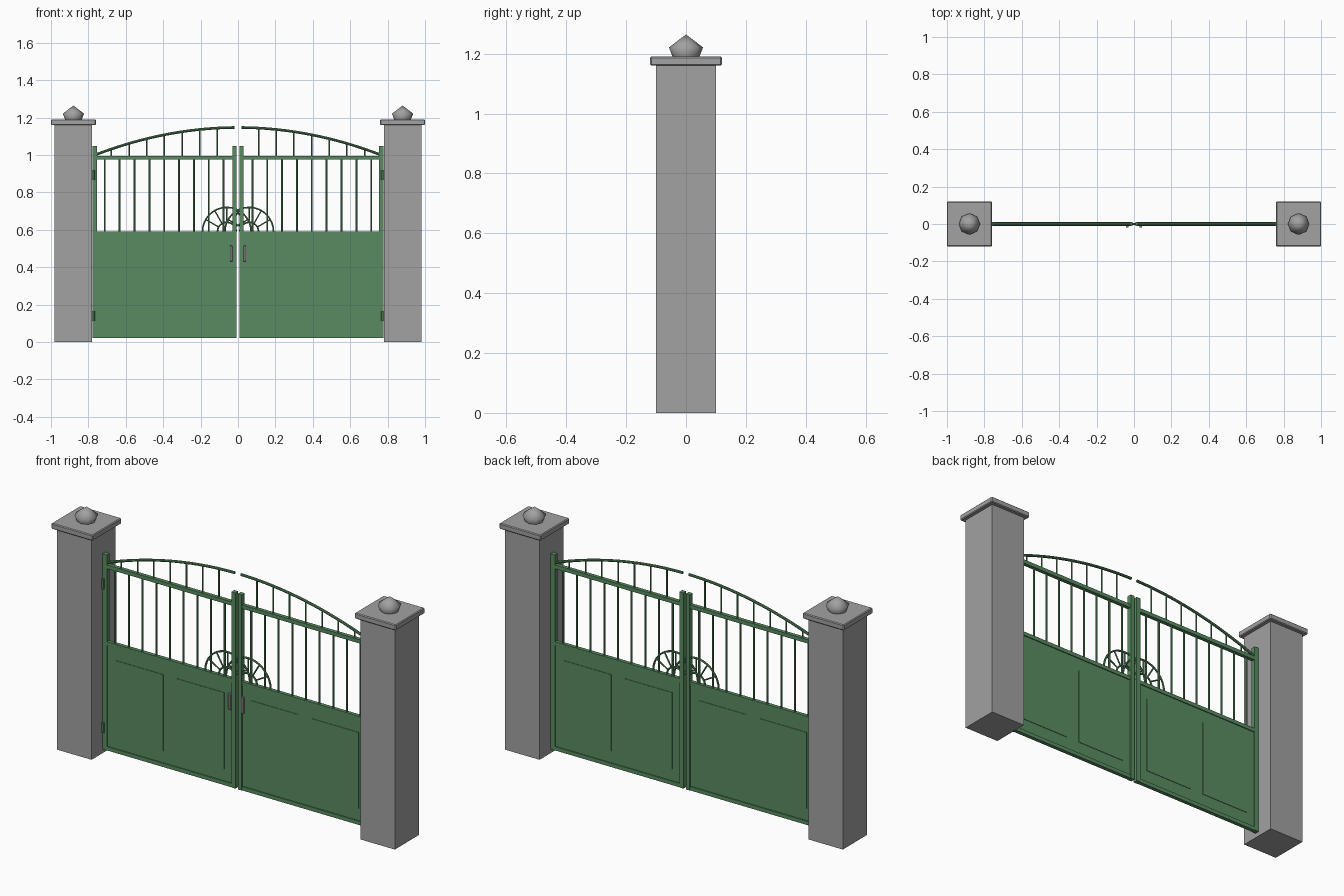
import bpy, bmesh, math
from mathutils import Vector

if "Cube" in bpy.data.objects:
    bpy.data.objects.remove(bpy.data.objects["Cube"])


def material(name, rgb):
    m = bpy.data.materials.new(name)
    m.diffuse_color = (*rgb, 1)
    m.use_nodes = True
    m.node_tree.nodes["Principled BSDF"].inputs["Base Color"].default_value = m.diffuse_color
    return m


GREEN = material("gate green", (0.10, 0.26, 0.12))
STONE = material("pillar grey", (0.36, 0.36, 0.36))
STEEL = material("handle steel", (0.33, 0.28, 0.30))


def finish(bm, name, mat, smooth=False):
    bmesh.ops.recalc_face_normals(bm, faces=bm.faces)
    me = bpy.data.meshes.new(name)
    bm.to_mesh(me)
    bm.free()
    me.materials.append(mat)
    for p in me.polygons:
        p.use_smooth = smooth
    ob = bpy.data.objects.new(name, me)
    bpy.context.collection.objects.link(ob)
    return ob


def box(name, x, y, z, mat, bevel=0):
    """Box from (min, max) pairs on each axis."""
    bm = bmesh.new()
    bmesh.ops.create_cube(bm, size=1)
    for v in bm.verts:
        v.co = [sum(r) / 2 + c * abs(r[1] - r[0]) for r, c in zip((x, y, z), v.co)]
    if bevel:
        bmesh.ops.bevel(bm, geom=bm.edges[:], offset=bevel, segments=1, affect='EDGES')
    return finish(bm, name, mat)


def tube(name, pts, radius, mat=GREEN, sides=8):
    """Round bar swept along points lying in the xz plane."""
    bm = bmesh.new()
    pts = [Vector(p) for p in pts]
    rings = []
    for i, p in enumerate(pts):
        d = (pts[min(i + 1, len(pts) - 1)] - pts[max(i - 1, 0)]).normalized()
        side = Vector((0, 1, 0))
        up = d.cross(side)
        rings.append([bm.verts.new(p + radius * (math.cos(a) * side + math.sin(a) * up))
                      for a in (2 * math.pi * k / sides for k in range(sides))])
    for a, b in zip(rings, rings[1:]):
        for k in range(sides):
            j = (k + 1) % sides
            bm.faces.new((a[k], a[j], b[j], b[k]))
    bm.faces.new(rings[0])
    bm.faces.new(rings[-1])
    return finish(bm, name, mat)


def finial(name, x):
    """Eight-sided knob: cut-off lower cone and pointed upper cone."""
    bm = bmesh.new()
    for r1, r2, z0, z1 in ((0.044, 0.057, 1.188, 1.221), (0.057, 0, 1.221, 1.264)):
        g = bmesh.ops.create_cone(bm, segments=8, radius1=r1, radius2=r2, depth=z1 - z0,
                                  cap_ends=False)
        bmesh.ops.translate(bm, verts=g["verts"], vec=(x, 0, (z0 + z1) / 2))
    bmesh.ops.remove_doubles(bm, verts=bm.verts, dist=0.001)
    finish(bm, name, STONE, True)


def arch_z(x):
    return 1.0 + 0.147 * (1 - (x / 0.765) ** 2)


for s, tag in ((-1, "left"), (1, "right")):
    def sx(a, b):
        return (min(s * a, s * b), max(s * a, s * b))

    # Pillar, cap and finial
    box(tag + "_pillar", sx(0.78, 0.98), (-0.1, 0.1), (0, 1.16), STONE)
    box(tag + "_pillar_cap", sx(0.76, 1.0), (-0.12, 0.12), (1.16, 1.19), STONE, 0.004)
    finial(tag + "_finial", s * 0.88)

    # Leaf frame
    for n, a, b in (("outer", 0.753, 0.778), ("inner", 0.007, 0.03)):
        box(f"{tag}_{n}_stile", sx(a, b), (-0.012, 0.012), (0.022, 1.048), GREEN)
    for n, a, b in (("bottom", 0.022, 0.042), ("middle", 0.572, 0.592), ("top", 0.975, 0.995)):
        box(f"{tag}_{n}_rail", sx(0.03, 0.753), (-0.01, 0.01), (a, b), GREEN)

    # Solid lower panel with shallow raised fields on both sides
    box(tag + "_panel", sx(0.03, 0.753), (-0.005, 0.005), (0.042, 0.572), GREEN)
    for n, a, b in (("inner", 0.075, 0.355), ("outer", 0.43, 0.705)):
        box(f"{tag}_{n}_raised_field", sx(a, b), (-0.0075, 0.0075), (0.105, 0.505), GREEN)

    # Upright bars below the top rail, and short ones up to the arch
    for i in range(9):
        x = s * (0.077 + 0.0794 * i)
        tube(tag + "_bar", [(x, 0, 0.588), (x, 0, 0.98)], 0.005)
    for i in range(7):
        x = s * (0.11 + 0.0945 * i)
        tube(tag + "_arch_bar", [(x, 0, 0.99), (x, 0, arch_z(x))], 0.004)

    # Arched top bar
    xs = [s * (0.018 + 0.742 * i / 20) for i in range(21)]
    tube(tag + "_arch", [(x, 0, arch_z(x)) for x in xs], 0.007)

    # Sunburst: two half rings and spokes
    cx, cz = s * 0.06, 0.59

    def polar(r, deg):
        a = math.radians(deg)
        return (cx + r * math.cos(a), 0, cz + r * math.sin(a))

    for r in (0.05, 0.13):
        tube(tag + "_sunburst_ring", [polar(r, 180 * i / 16) for i in range(17)], 0.005, sides=6)
    for deg in range(30, 180, 30):
        tube(tag + "_sunburst_spoke", [polar(0.05, deg), polar(0.13, deg)], 0.004, sides=6)

    # Hinges on the pillar side, handle on the front
    for z in (0.139, 0.893):
        tube(tag + "_hinge", [(s * 0.774, -0.012, z - 0.027), (s * 0.774, -0.012, z + 0.027)], 0.009)
    box(tag + "_handle", sx(0.03, 0.044), (-0.02, -0.006), (0.43, 0.515), STEEL, 0.002)
